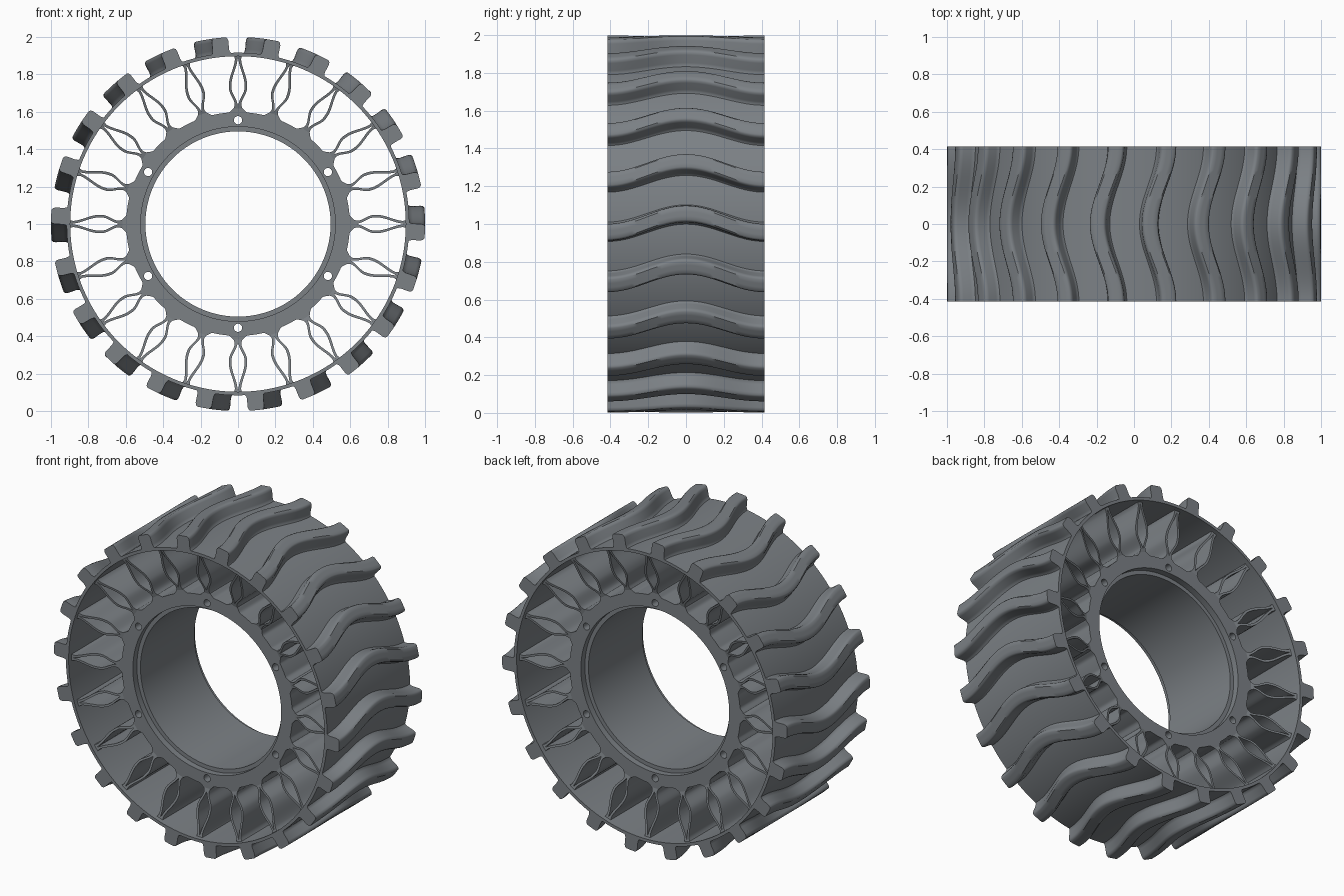
import bpy, bmesh, math
from math import sin, cos, pi, tau

cube = bpy.data.objects.get("Cube")
if cube:
    bpy.data.objects.remove(cube, do_unlink=True)

HALF = 0.415        # half width of the tread band
HUB_HALF = 0.31     # half width of the hub
SPOKES, LUGS = 20, 22

rubber = bpy.data.materials.new("grey_rubber")
rubber.use_nodes = True
rubber.diffuse_color = (0.2, 0.218, 0.235, 1)
rubber.node_tree.nodes["Principled BSDF"].inputs["Base Color"].default_value = rubber.diffuse_color


def polar(r, a, y):
    return (r * cos(a), y, 1 + r * sin(a))


def finish(name, bm, angle=35):
    bmesh.ops.recalc_face_normals(bm, faces=bm.faces)
    mesh = bpy.data.meshes.new(name)
    bm.to_mesh(mesh)
    bm.free()
    mesh.materials.append(rubber)
    ob = bpy.data.objects.new(name, mesh)
    bpy.context.collection.objects.link(ob)
    bpy.ops.object.select_all(action='DESELECT')
    ob.select_set(True)
    bpy.context.view_layer.objects.active = ob
    bpy.ops.object.shade_smooth_by_angle(angle=math.radians(angle))
    return ob


def loft(bm, rings, closed=False):
    """Skin equal rings of points; cap the ends unless the loft closes on itself."""
    rows = [[bm.verts.new(p) for p in ring] for ring in rings]
    n = len(rows[0])
    pairs = list(zip(rows, rows[1:])) + ([(rows[-1], rows[0])] if closed else [])
    for a, b in pairs:
        for i in range(n):
            j = (i + 1) % n
            bm.faces.new((a[i], a[j], b[j], b[i]))
    if not closed:
        bm.faces.new(rows[0])
        bm.faces.new(rows[-1])


def circle(r, y, n=160):
    return [polar(r, tau * i / n, y) for i in range(n)]


def smooth(t):
    t = min(max(t, 0), 1)
    return t * t * (3 - 2 * t)


# Thin outer band
bm = bmesh.new()
loft(bm, [circle(r, y, 176) for r, y in
          ((0.897, -HALF), (0.916, -HALF), (0.916, HALF), (0.897, HALF))], closed=True)
finish("outer_band", bm)

# Wavy tread lugs with rounded crowns and filleted feet
half_section = [(0.062, 0.91), (0.051, 0.921), (0.047, 0.935), (0.045, 0.98),
                (0.041, 0.993), (0.032, 1.0), (0.011, 1.0)]
section = half_section + [(-a, r) for a, r in reversed(half_section)]
STEPS = 32
bm = bmesh.new()
for k in range(LUGS):
    rings = []
    for s in range(STEPS + 1):
        y = HALF * (2 * s / STEPS - 1)
        mid = tau * k / LUGS + 0.005 + 0.05 * cos(pi * y / HALF)
        rings.append([polar(r, mid + a, y) for a, r in section])
    loft(bm, rings)
finish("tread_lugs", bm, 40)

# Hub body, raised in soft fillets at every spoke root
bm = bmesh.new()
N = SPOKES * 24
outline = []
for i in range(N):
    a = tau * i / N
    pitch = tau / SPOKES
    d = abs((a + pitch / 2) % pitch - pitch / 2) * 0.6
    outline.append((0.598 + 0.03 * (1 - smooth((d - 0.008) / 0.045)), a))
loft(bm, [[polar(r, a, y) for r, a in outline] for y in (-HUB_HALF, HUB_HALF)])
hub = finish("hub", bm)

# Cutter: stepped bore and six bolt holes
bm = bmesh.new()
step = HUB_HALF - 0.04
loft(bm, [circle(r, y) for r, y in ((0.52, -0.5), (0.52, -step), (0.495, -step),
                                    (0.495, step), (0.52, step), (0.52, 0.5))])
for k in range(6):
    cx, _, cz = polar(0.555, pi / 2 + k * tau / 6, 0)
    loft(bm, [[(cx + 0.022 * cos(tau * i / 24), y, cz + 0.022 * sin(tau * i / 24))
               for i in range(24)] for y in (-0.5, 0.5)])
cutter = finish("hub_cutter", bm)
cutter.hide_render = True

mod = hub.modifiers.new("bore_and_holes", 'BOOLEAN')
mod.operation, mod.solver, mod.object = 'DIFFERENCE', 'EXACT', cutter
bpy.ops.object.select_all(action='DESELECT')
hub.select_set(True)
bpy.context.view_layer.objects.active = hub
bpy.ops.object.modifier_apply(modifier=mod.name)
bpy.data.objects.remove(cutter, do_unlink=True)
bpy.ops.object.shade_smooth_by_angle(angle=math.radians(35))

# Flexible spokes: pairs of thin bowed webs, wider at the band than at the hub
R0, R1, CUTS = 0.61, 0.905, 24
bm = bmesh.new()
for k in range(SPOKES):
    a = tau * k / SPOKES
    for side in (-1, 1):
        rings = []
        for s in range(CUTS + 1):
            t = s / CUTS
            r = R0 + (R1 - R0) * t
            bow = 0.009 + 0.033 * smooth((t - 0.08) / 0.32) * (1 - smooth((t - 0.45) / 0.5))
            thick = 0.007 + 0.008 * (1 - smooth(t / 0.12)) + 0.007 * smooth((t - 0.92) / 0.08)
            half = HUB_HALF - 0.002 + 0.08 * t
            ring = []
            for off, y in ((-thick, -half), (thick, -half), (thick, half), (-thick, half)):
                w = side * bow + off
                ring.append((r * cos(a) - w * sin(a), y, 1 + r * sin(a) + w * cos(a)))
            rings.append(ring)
        loft(bm, rings)
finish("spokes", bm)
